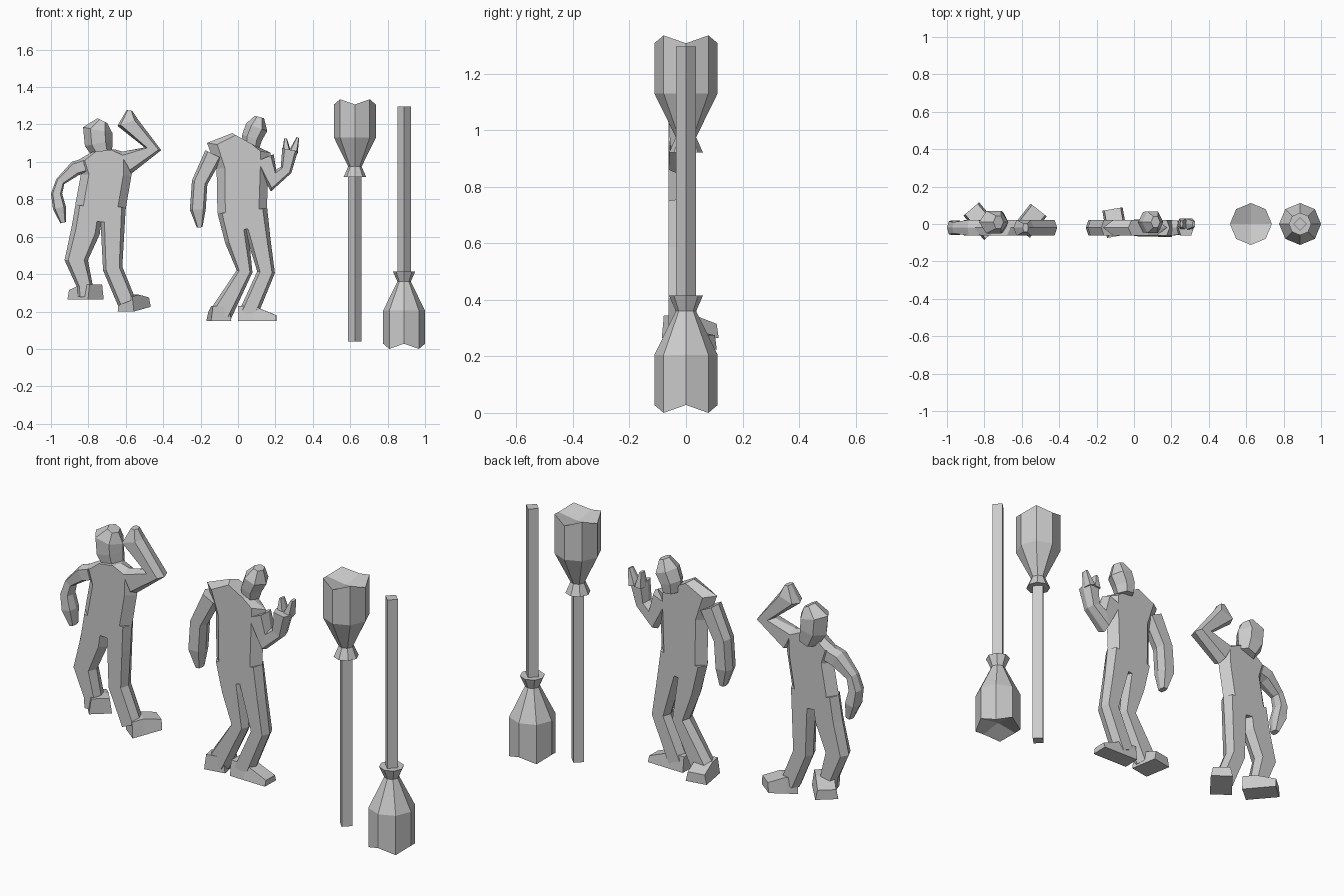
import bpy, bmesh
from math import cos, sin, pi
from mathutils import Vector

if "Cube" in bpy.data.objects:
    bpy.data.objects.remove(bpy.data.objects["Cube"], do_unlink=True)

grey = bpy.data.materials.new("plain_grey")
grey.use_nodes = True
grey.diffuse_color = (0.6, 0.6, 0.6, 1)
grey.node_tree.nodes["Principled BSDF"].inputs["Base Color"].default_value = grey.diffuse_color


def skin(name, rings, end_point=None):
    """Join rings of points into a closed flat-faced solid."""
    bm = bmesh.new()
    loops = [[bm.verts.new(point) for point in ring] for ring in rings]
    count = len(loops[0])
    for lower, upper in zip(loops, loops[1:]):
        for i in range(count):
            j = (i + 1) % count
            bm.faces.new((lower[i], lower[j], upper[j], upper[i]))
    bm.faces.new(loops[0])
    last = loops[-1]
    if end_point:
        # Folded end: each quad joins a peak, its two valleys and the centre
        tip = bm.verts.new(end_point)
        for i in range(1, count, 2):
            bm.faces.new((last[i - 1], last[i], last[(i + 1) % count], tip))
    else:
        bm.faces.new(last)
    bmesh.ops.recalc_face_normals(bm, faces=bm.faces)
    mesh = bpy.data.meshes.new(name)
    bm.to_mesh(mesh)
    bm.free()
    mesh.materials.append(grey)
    bpy.context.collection.objects.link(bpy.data.objects.new(name, mesh))


def limb(name, joints, y=-0.02, thickest=0.042, inset=0.16):
    """Bevelled slab along joints given as (x, z, width), mitred at each bend."""
    centres = [Vector((x, y, z)) for x, z, width in joints]
    steps = [(b - a).normalized() for a, b in zip(centres, centres[1:])]
    rings = []
    for centre, before, after, joint in zip(centres, steps[:1] + steps, steps + steps[-1:], joints):
        width = joint[-1]
        tangent = (before + after).normalized()
        across = Vector((tangent.z, 0, -tangent.x)) * width / 2
        depth = Vector((0, min(thickest, width * 0.4 + 0.01), 0))
        flat = across * (1 - 2 * inset)
        rings.append([centre + offset for offset in (
            -across, -flat - depth, flat - depth, across, flat + depth, -flat + depth)])
    skin(name, rings)


def head(name, joints):
    limb(name, joints, y=0.01, thickest=0.06, inset=0.25)


def foot(name, heel, toe, width=0.11, heel_height=0.08, toe_height=0.05):
    """Wedge running from heel to toe along its sole."""
    heel, toe = Vector(heel), Vector(toe)
    along = toe - heel
    side = Vector((-along.y, along.x, 0)).normalized() * width / 2
    rings = []
    for travel, height in ((0, heel_height), (0.4, heel_height), (1, toe_height)):
        sole = heel + along * travel
        top = sole + Vector((0, 0, height))
        rings.append([sole - side, sole + side, top + side * 0.8, top - side * 0.8])
    skin(name, rings)


def broom(name, x, flipped):
    """Diamond handle with a flared collar and an eight-sided bristle head."""
    full_height, handle_radius, bristle_radius = 1.335, 0.036, 0.112

    def place(radius, angle, z):
        return (x + radius * cos(angle), radius * sin(angle), full_height - z if flipped else z)

    def ring(radius, sides, z, valley=0):
        return [place(radius, 2 * pi * i / sides, z if i % 2 else z - valley) for i in range(sides)]

    skin(name + "_handle", [ring(handle_radius, 4, z) for z in (0.04, 0.97)])
    skin(name + "_bristles", [
        ring(0.06, 8, 0.92),
        ring(handle_radius, 8, 0.975),
        ring(bristle_radius, 8, 1.13),
        ring(bristle_radius, 8, full_height, valley=0.028),
    ], place(0, 0, 1.29))


# Waving figure: trunk and head
limb("waver_torso", [(-.74, .68, .25), (-.735, .76, .27), (-.705, .93, .27),
                     (-.715, 1.02, .31), (-.72, 1.06, .12)])
head("waver_head", [(-.72, 1.03, .1), (-.745, 1.1, .15), (-.75, 1.17, .16), (-.725, 1.22, .06)])

# Waving figure: legs and feet
limb("waver_right_leg", [(-.795, .76, .15), (-.815, .63, .155), (-.865, .475, .125),
                         (-.82, .34, .085), (-.815, .28, .085)])
limb("waver_left_leg", [(-.67, .76, .14), (-.67, .63, .125), (-.67, .43, .105), (-.595, .25, .1)])
foot("waver_right_foot", (-.76, -.05, .265), (-.87, .08, .265))
foot("waver_left_foot", (-.6, -.04, .2), (-.51, .075, .225))

# Waving figure: arms
limb("waver_right_arm", [(-.82, .98, .08), (-.87, .965, .08), (-.95, .895, .05),
                         (-.97, .83, .06), (-.955, .755, .07), (-.935, .675, .03)])
limb("waver_left_arm", [(-.6, .995, .13), (-.455, 1.07, .09), (-.59, 1.21, .115),
                        (-.58, 1.275, .03)])

# Leaning figure: trunk and head
limb("leaner_torso", [(.04, .64, .24), (.022, .74, .265), (.025, .975, .28),
                      (.005, 1.075, .345), (.03, 1.12, .14)])
head("leaner_head", [(.07, 1.08, .09), (.075, 1.13, .11), (.1, 1.185, .12), (.115, 1.24, .05)])

# Leaning figure: legs and feet
limb("leaner_right_leg", [(-.035, .735, .15), (-.005, .58, .13), (.035, .415, .085),
                          (-.09, .19, .12)])
limb("leaner_left_leg", [(.08, .74, .155), (.115, .575, .12), (.15, .41, .095),
                         (.055, .19, .1)])
foot("leaner_right_foot", (-.09, -.065, .15), (-.115, .08, .15))
foot("leaner_left_foot", (0, -.02, .15), (.205, -.025, .15), width=0.09, toe_height=0.03)

# Leaning figure: arms and raised hand
limb("leaner_right_arm", [(-.13, 1.04, .1), (-.205, .89, .085), (-.215, .745, .085),
                          (-.205, .65, .03)])
limb("leaner_left_arm", [(.14, 1.02, .11), (.19, .9, .12), (.257, .957, .065), (.278, 1.065, .085)])
limb("leaner_thumb", [(.26, 1.05, .05), (.254, 1.125, .015)], y=0)
limb("leaner_fingers", [(.295, 1.05, .05), (.32, 1.13, .015)], y=0)

# Pair of brooms, one upright and one turned over
broom("raised_broom", 0.625, flipped=False)
broom("resting_broom", 0.888, flipped=True)
